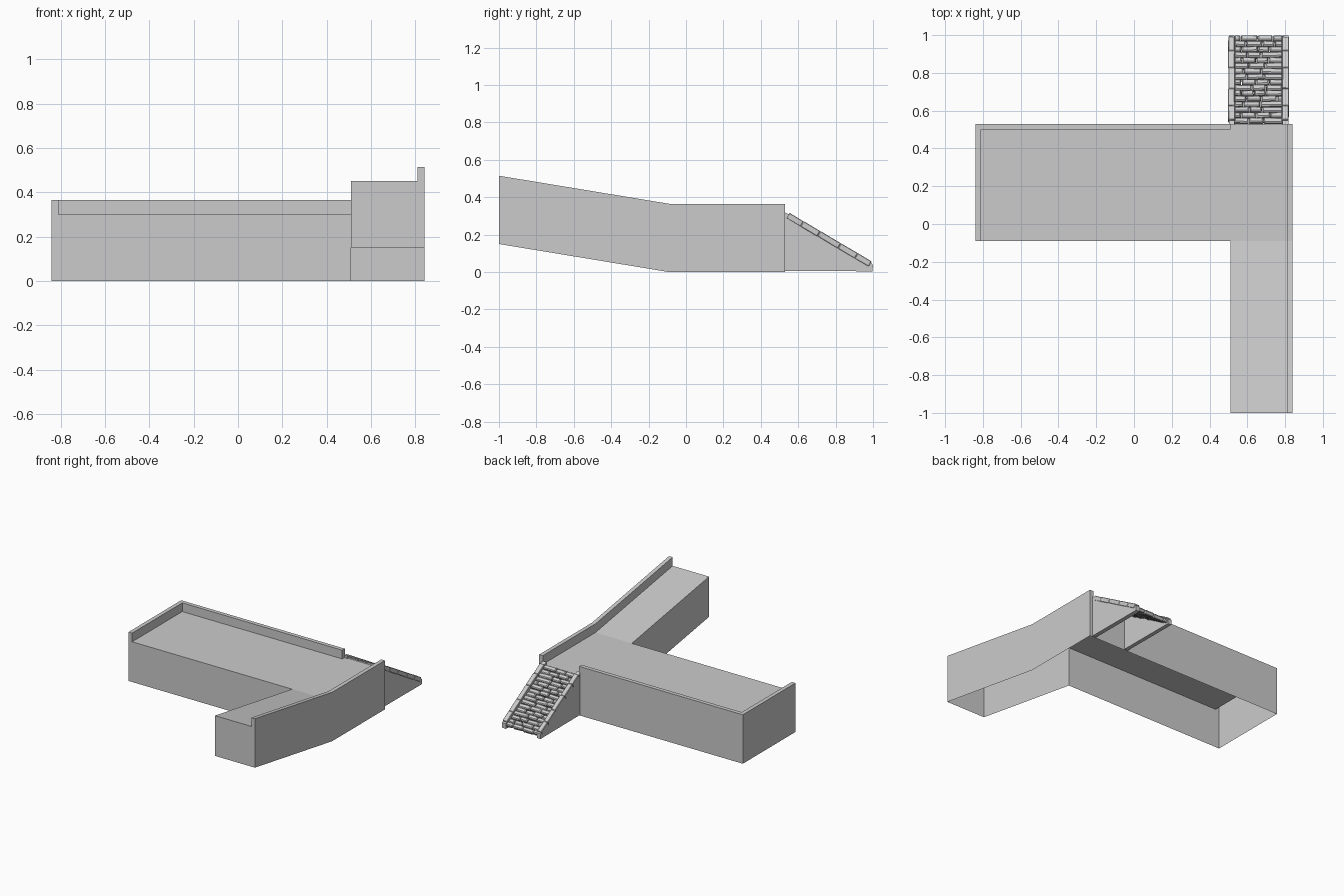
import bpy, bmesh, random, math
from mathutils import Matrix, Vector

if "Cube" in bpy.data.objects:
    bpy.data.objects.remove(bpy.data.objects["Cube"])

random.seed(7)
FLOOR, TOP, X0, X1 = 0.30, 0.365, -0.84, 0.84
YF, YB, RX, W = -0.09, 0.53, 0.51, 0.03


def finish(bm, name):
    bmesh.ops.remove_doubles(bm, verts=bm.verts, dist=1e-5)
    bmesh.ops.recalc_face_normals(bm, faces=bm.faces)
    me = bpy.data.meshes.new(name)
    bm.to_mesh(me)
    bm.free()
    ob = bpy.data.objects.new(name, me)
    bpy.context.collection.objects.link(ob)
    return ob


def face(bm, pts):
    bm.faces.new([bm.verts.new(p) for p in pts])


def loft(bm, sec_a, ya, sec_b, yb):
    """Sheet strip between two open x/z sections."""
    for i in range(len(sec_a) - 1):
        (ax, az), (bx, bz) = sec_a[i], sec_a[i + 1]
        (cx, cz), (dx, dz) = sec_b[i + 1], sec_b[i]
        face(bm, [(ax, ya, az), (bx, ya, bz), (cx, yb, cz), (dx, yb, dz)])


def cap(bm, sec, y):
    face(bm, [(x, y, z) for x, z in sec])


# Platform: hollow shell, open below and towards the ramp
bm = bmesh.new()
deck = [(X0, 0), (X0, TOP), (X0 + W, TOP), (X0 + W, FLOOR),
        (X1 - W, FLOOR), (X1 - W, TOP), (X1, TOP), (X1, 0)]
loft(bm, deck, YF, deck, YB)
cap(bm, [(X0, 0), (X0, TOP), (X0 + W, TOP), (X0 + W, FLOOR), (RX, FLOOR), (RX, 0)], YF)
cap(bm, [(X0, 0), (X0, TOP), (RX, TOP), (RX, FLOOR),
         (X1 - W, FLOOR), (X1 - W, TOP), (X1, TOP), (X1, 0)], YB)
# Back parapet
yi = YB - W
face(bm, [(X0 + W, yi, FLOOR), (RX, yi, FLOOR), (RX, yi, TOP), (X0 + W, yi, TOP)])
face(bm, [(X0 + W, yi, TOP), (RX, yi, TOP), (RX, YB, TOP), (X0 + W, YB, TOP)])
face(bm, [(RX, yi, FLOOR), (RX, YB, FLOOR), (RX, YB, TOP), (RX, yi, TOP)])
finish(bm, "platform")


# Ramp: rising shell with a parapet on the right, open below
def ramp_section(lift):
    return [(x, z + lift) for x, z in [(RX, 0), (RX, FLOOR), (X1 - W, FLOOR),
                                       (X1 - W, TOP), (X1, TOP), (X1, 0)]]


bm = bmesh.new()
loft(bm, ramp_section(0.15), -1, ramp_section(0), YF)
cap(bm, ramp_section(0.15), -1)
finish(bm, "ramp")


def slope(y):
    return 0.325 - (y - YB) * 0.59


# Stair side walls with chunky coping stones
S_ANG = -math.atan(0.59)


def block(bm, centre, size, tilt=S_ANG, twist=0.0, bevel=0.005, jit=0.0):
    mat = (Matrix.Translation(centre) @ Matrix.Rotation(tilt, 4, 'X')
           @ Matrix.Rotation(twist, 4, 'Z') @ Matrix.Diagonal((*size, 1)))
    vs = bmesh.ops.create_cube(bm, size=1, matrix=mat)["verts"]
    for v in vs:
        v.co += Vector([random.uniform(-jit, jit) for _ in range(3)])
    edges = list({e for v in vs for e in v.link_edges})
    bmesh.ops.bevel(bm, geom=edges, offset=bevel, segments=1, affect='EDGES', profile=0.5)


for name, xa, xb in (("left_stair_wall", 0.502, 0.532), ("right_stair_wall", 0.786, 0.818)):
    bm = bmesh.new()
    prof = [(0.524, 0.006), (0.524, slope(0.524) - 0.006), (0.998, slope(0.998) - 0.006), (0.998, 0.004)]
    loop_a = [(xa, y, z) for y, z in prof]
    loop_b = [(xb, y, z) for y, z in prof]
    face(bm, loop_a)
    face(bm, loop_b)
    for i in range(4):
        j = (i + 1) % 4
        face(bm, [loop_a[i], loop_a[j], loop_b[j], loop_b[i]])
    finish(bm, name)
    bm = bmesh.new()
    cuts = [0.545, 0.62, 0.71, 0.82, 0.91, 0.985]
    for a, b in zip(cuts, cuts[1:]):
        m = (a + b) / 2
        block(bm, (random.uniform(-.001, .001) + (xa + xb) / 2, m, slope(m) - 0.014),
              (xb - xa + 0.005, (b - a) * 1.16, 0.032), bevel=0.003, jit=0.001)
    finish(bm, name.replace("wall", "coping"))

# Stair paving: staggered rows of rough stones along the slope
bm = bmesh.new()
rows, xl, xr = 16, 0.53, 0.788
pitch = (0.995 - YB) / rows
for r in range(rows):
    y = YB + pitch * (r + 0.5)
    x = xl
    first = True
    while x < xr - 0.002:
        w = random.uniform(0.06, 0.095)
        if first and r % 2:
            w *= 0.55
        first = False
        if xr - (x + w) < 0.03:
            w = xr - x
        block(bm, (x + w / 2, y, slope(y) - 0.03 + random.uniform(-.003, .003)),
              (w - 0.003, pitch * 1.16 - 0.003, 0.03),
              twist=random.uniform(-.03, .03), bevel=0.006, jit=0.0015)
        x += w
finish(bm, "stair_stones")
